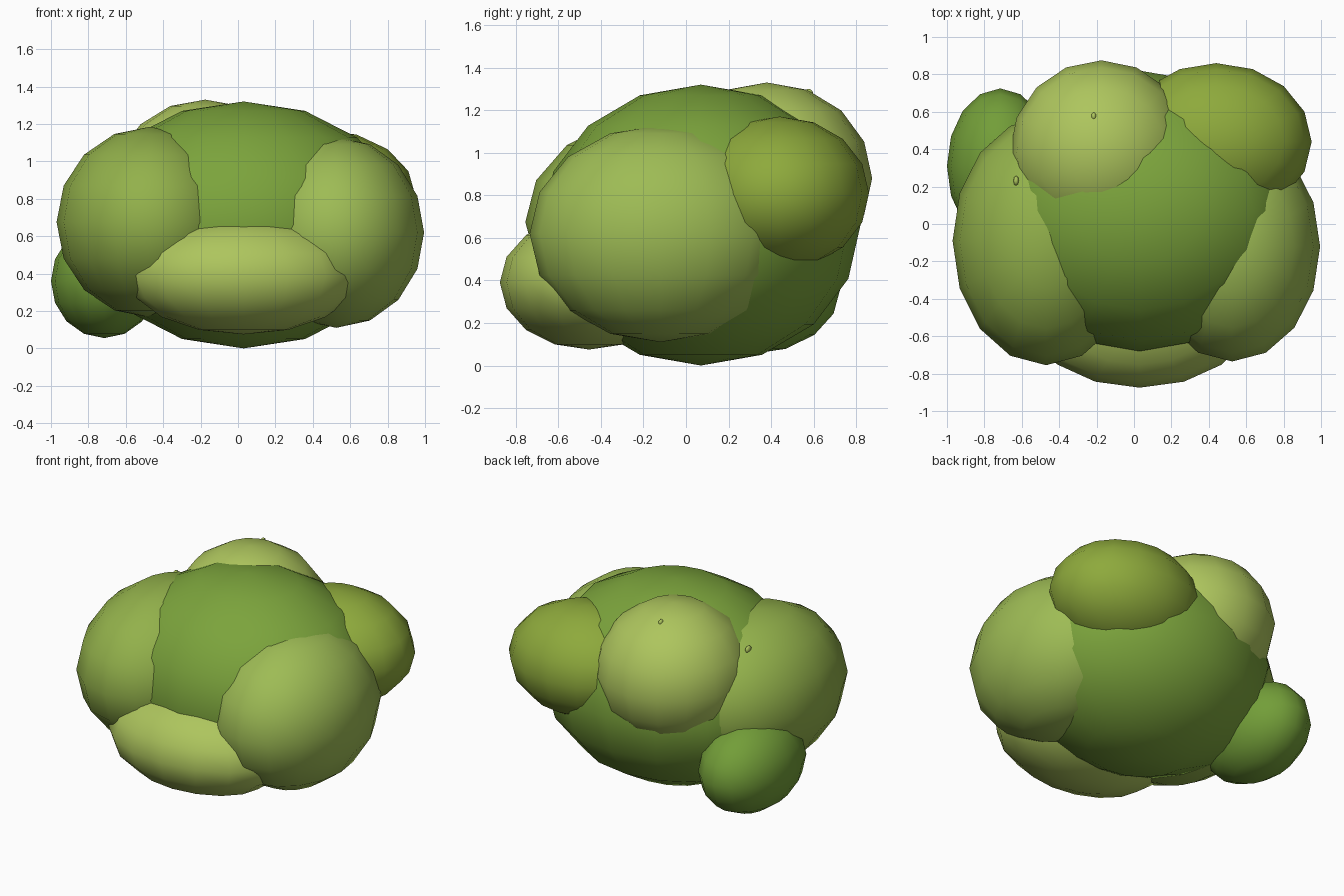
import bpy

if "Cube" in bpy.data.objects:
    bpy.data.objects.remove(bpy.data.objects["Cube"])


def material(name, rgb):
    m = bpy.data.materials.new(name)
    m.diffuse_color = (*rgb, 1)
    m.use_nodes = True
    m.node_tree.nodes["Principled BSDF"].inputs["Base Color"].default_value = m.diffuse_color
    return m


def clump(name, centre, radii, mat, segments=16, rings=8):
    """Smooth-shaded low-poly ellipsoid of foliage."""
    bpy.ops.mesh.primitive_uv_sphere_add(segments=segments, ring_count=rings, radius=1, location=centre)
    ob = bpy.context.object
    ob.name = name
    ob.scale = radii
    bpy.ops.object.transform_apply(location=False, rotation=False, scale=True)
    bpy.ops.object.shade_smooth()
    ob.data.materials.append(mat)
    return ob


deep = material("deep_green", (0.20, 0.37, 0.045))
dark = material("dark_green", (0.17, 0.34, 0.04))
mid = material("mid_green", (0.29, 0.44, 0.07))
fresh = material("fresh_green", (0.34, 0.50, 0.09))
light = material("light_green", (0.42, 0.56, 0.11))
olive = material("olive_green", (0.27, 0.40, 0.045))

# Central mass of the bush
clump("bush_core", (0.03, 0.07, 0.66), (0.86, 0.75, 0.66), deep)

# Foliage clumps around it
clump("left_clump", (-0.47, -0.09, 0.675), (0.50, 0.665, 0.51), mid)
clump("right_clump", (0.525, -0.12, 0.62), (0.47, 0.615, 0.51), fresh)
clump("front_clump", (0.03, -0.455, 0.39), (0.62, 0.42, 0.315), light)
clump("back_right_clump", (0.44, 0.44, 0.81), (0.51, 0.42, 0.36), olive)
clump("back_top_clump", (-0.175, 0.38, 0.88), (0.49, 0.495, 0.45), light)
clump("back_left_clump", (-0.715, 0.31, 0.36), (0.285, 0.415, 0.305), dark)

# Tiny buds just breaking the surface
clump("left_bud", (-0.63, 0.23, 1.075), (0.015, 0.028, 0.025), light, 8, 6)
clump("top_bud", (-0.215, 0.575, 1.28), (0.014, 0.022, 0.02), light, 8, 6)
